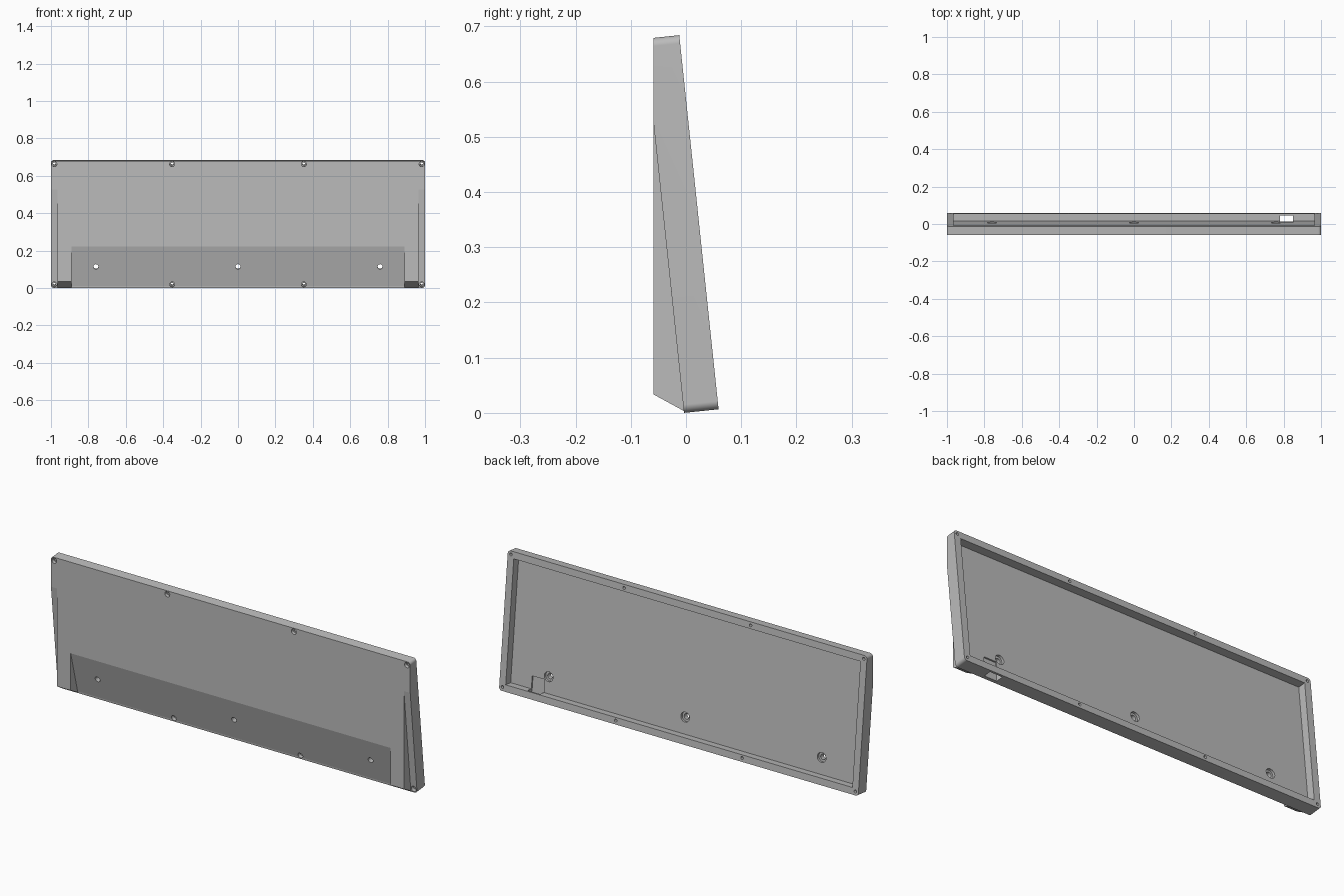
import bpy
import bmesh
from math import radians, sin, cos, pi
from mathutils import Matrix

if "Cube" in bpy.data.objects:
    bpy.data.objects.remove(bpy.data.objects["Cube"])

grey = bpy.data.materials.new("light_grey")
grey.use_nodes = True
colour = (0.5, 0.5, 0.5, 1)
grey.diffuse_color = colour
grey.node_tree.nodes["Principled BSDF"].inputs["Base Color"].default_value = colour

# Tray frame: x across, y up the slope, z inwards from the open back
LENGTH, THICK = 0.681, 0.063
TRAY = Matrix.Translation((0, 0.059, 0.0066)) @ Matrix.Rotation(radians(96), 4, 'X')
# Side frame: profile in (y, z), extruded along x
SIDE = Matrix(((0, 0, 1, 0), (1, 0, 0, 0), (0, 1, 0, 0), (0, 0, 0, 1)))


def prism(name, points, start, end, frame):
    """Extrude a closed outline between two depths of a frame."""
    bm = bmesh.new()
    face = bm.faces.new([bm.verts.new((a, b, start)) for a, b in points])
    top = bmesh.ops.extrude_face_region(bm, geom=[face])["geom"]
    bmesh.ops.translate(bm, vec=(0, 0, end - start),
                        verts=[v for v in top if isinstance(v, bmesh.types.BMVert)])
    bmesh.ops.recalc_face_normals(bm, faces=bm.faces)
    bm.transform(frame)
    mesh = bpy.data.meshes.new(name)
    bm.to_mesh(mesh)
    bm.free()
    mesh.materials.append(grey)
    obj = bpy.data.objects.new(name, mesh)
    bpy.context.collection.objects.link(obj)
    return obj


def rect(x0, x1, y0, y1):
    return [(x0, y0), (x1, y0), (x1, y1), (x0, y1)]


def circle(x, y, r, n=32):
    return [(x + r * cos(2 * pi * i / n), y + r * sin(2 * pi * i / n)) for i in range(n)]


def rounded_rect(x0, x1, y0, y1, r, n=16):
    points = []
    corners = [(x1 - r, y1 - r), (x0 + r, y1 - r), (x0 + r, y0 + r), (x1 - r, y0 + r)]
    for k, (cx, cy) in enumerate(corners):
        for i in range(n + 1):
            a = pi / 2 * (k + i / n)
            points.append((cx + r * cos(a), cy + r * sin(a)))
    return points


def combine(target, tool, operation='DIFFERENCE'):
    mod = target.modifiers.new(tool.name, 'BOOLEAN')
    mod.operation, mod.solver, mod.object = operation, 'EXACT', tool
    bpy.context.view_layer.objects.active = target
    bpy.ops.object.modifier_apply(modifier=mod.name)
    bpy.data.objects.remove(tool)


# Sloped slab with rounded corners
case = prism("tray_case", rounded_rect(-1, 1, 0, LENGTH, 0.015), 0, THICK, TRAY)

# Central swell and the two feet on the front
inner = [(-0.08, 0.6), (0.0, 0.5), (0.012, 0.02)]
swell = [(-0.003, 0.003), (-0.08, 0.302)] + inner
foot = [(-0.003, 0.003), (-0.08, 0.045)] + inner
combine(case, prism("swell", swell, -0.93, 0.93, SIDE), 'UNION')
for x0, x1 in ((-0.965, -0.89), (0.89, 0.965)):
    combine(case, prism("foot", foot, x0, x1, SIDE), 'UNION')

# Flat upright front
combine(case, prism("front_trim", rect(-0.3, -0.059, -0.2, 1), -1.2, 1.2, SIDE))

# Open cavity, and the port with its pocket in the floor
combine(case, prism("cavity", rect(-0.965, 0.965, 0.034, 0.647), -0.05, 0.04, TRAY))
combine(case, prism("port", rect(0.78, 0.85, -0.03, 0.097), 0.01, 0.047, TRAY))

# Three mounting holes, widened on the inside
for x in (-0.76, 0, 0.76):
    combine(case, prism("mount_hole", circle(x, 0.116, 0.0135), -0.1, 0.2, TRAY))
    combine(case, prism("mount_recess", circle(x, 0.116, 0.024), 0.03, 0.052, TRAY))

# Eight rim screw holes, widened on the front
for x in (-0.982, -0.352, 0.352, 0.982):
    for y, seat in ((0.019, 0.045), (0.664, 0.035)):
        combine(case, prism("screw_hole", circle(x, y, 0.007, 24), -0.1, 0.2, TRAY))
        combine(case, prism("screw_seat", circle(x, y, 0.0135, 24), seat, 0.2, TRAY))

# Smooth only the rounded corners
bpy.ops.object.select_all(action='DESELECT')
case.select_set(True)
bpy.context.view_layer.objects.active = case
bpy.ops.object.shade_smooth_by_angle(angle=radians(5.8))
